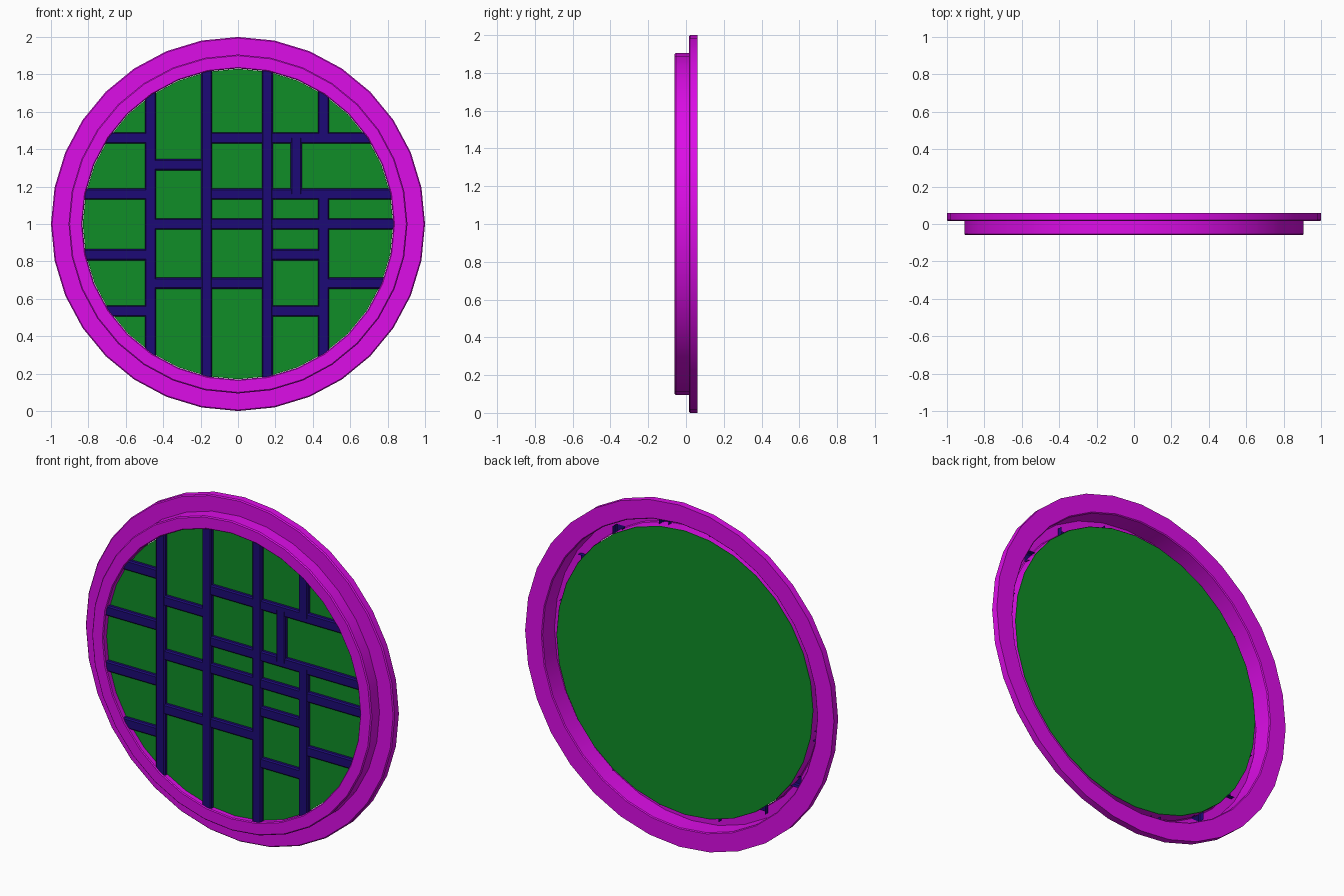
import bpy, bmesh, math

if "Cube" in bpy.data.objects:
    bpy.data.objects.remove(bpy.data.objects["Cube"])

SEG = 32      # sides of the round frame
CZ = 1.0      # height of the window centre


def material(name, color):
    m = bpy.data.materials.new(name)
    m.diffuse_color = (*color, 1)
    m.use_nodes = True
    m.node_tree.nodes["Principled BSDF"].inputs["Base Color"].default_value = m.diffuse_color
    return m


MAGENTA = material("frame_magenta", (0.72, 0.004, 0.80))
GREEN = material("glass_green", (0.005, 0.27, 0.02))
BLUE = material("bar_blue", (0.012, 0.003, 0.18))


def finish(bm, name, mat, smooth=False):
    me = bpy.data.meshes.new(name)
    bm.to_mesh(me)
    bm.free()
    ob = bpy.data.objects.new(name, me)
    bpy.context.collection.objects.link(ob)
    me.materials.append(mat)
    if smooth:
        bpy.ops.object.select_all(action='DESELECT')
        ob.select_set(True)
        bpy.context.view_layer.objects.active = ob
        bpy.ops.object.shade_smooth_by_angle(angle=math.radians(30))
    return ob


def lathe(name, profile, mat, cap=False):
    """Turn an (r, y) profile around the window axis."""
    bm = bmesh.new()
    rings = []
    for r, y in profile:
        rings.append([bm.verts.new((r * math.sin(2 * math.pi * i / SEG), y,
                                    CZ + r * math.cos(2 * math.pi * i / SEG)))
                      for i in range(SEG)])
    for a, b in zip(rings, rings[1:]):
        for i in range(SEG):
            j = (i + 1) % SEG
            bm.faces.new((a[i], a[j], b[j], b[i]))
    if cap:
        bm.faces.new(rings[0])
        bm.faces.new(rings[-1])
    bmesh.ops.recalc_face_normals(bm, faces=bm.faces)
    return finish(bm, name, mat, True)


# Frame: hollow tube, open at the back, with a wide rear flange
lathe("round_frame", [
    (0.832, 0.01), (0.832, -0.055), (0.837, -0.06), (0.90, -0.06),
    (0.906, -0.054), (0.906, 0.015), (0.994, 0.015), (1.0, 0.021),
    (1.0, 0.06), (0.895, 0.06), (0.890, 0.055), (0.890, -0.054)], MAGENTA)

# Glass disc filling the opening
lathe("glass_pane", [(0.83, -0.03), (0.83, 0.011)], GREEN, cap=True)


HALF, BEV, BACK = 0.03, 0.007, -0.018


def bar(name, pos, lo, hi, vertical):
    """Open-backed channel; None as an end means it runs into the frame."""
    reach = math.sqrt(0.85 ** 2 - pos ** 2)
    lo = -reach if lo is None else lo
    hi = reach if hi is None else hi
    front = -0.054 if vertical else -0.052
    section = [(-HALF, BACK), (-HALF, front + BEV), (-HALF + BEV, front),
               (HALF - BEV, front), (HALF, front + BEV), (HALF, BACK)]
    bm = bmesh.new()
    ends = []
    for t in (lo, hi):
        ends.append([bm.verts.new((pos + s, y, CZ + t) if vertical
                                  else (t, y, CZ + pos + s)) for s, y in section])
    a, b = ends
    for i in range(len(section) - 1):
        quad = (a[i], a[i + 1], b[i + 1], b[i])
        bm.faces.new(quad if not vertical else quad[::-1])
    bm.normal_update()
    bm.faces.ensure_lookup_table()
    if bm.faces[2].normal.y > 0:      # front strip must face the viewer
        bmesh.ops.reverse_faces(bm, faces=bm.faces)
    finish(bm, name, BLUE)


# Bar centre lines, heights measured from the window centre
A, B, C, D, E = -0.468, -0.168, 0.157, 0.457, 0.312
verticals = [(A, None, None), (B, None, None), (C, None, None),
             (D, 0.46, None), (D, None, 0.16), (E, 0.16, 0.46)]
horizontals = [(0.46, None, A), (0.46, B, None), (0.317, A, B),
               (0.16, None, A), (0.16, B, None), (0.0, A, None),
               (-0.165, None, A), (-0.165, C, D), (-0.317, A, C),
               (-0.317, D, None), (-0.465, None, A), (-0.465, C, D)]
for k, (p, lo, hi) in enumerate(verticals):
    bar(f"vertical_bar_{k + 1}", p, lo, hi, True)
for k, (p, lo, hi) in enumerate(horizontals):
    bar(f"horizontal_bar_{k + 1}", p, lo, hi, False)
